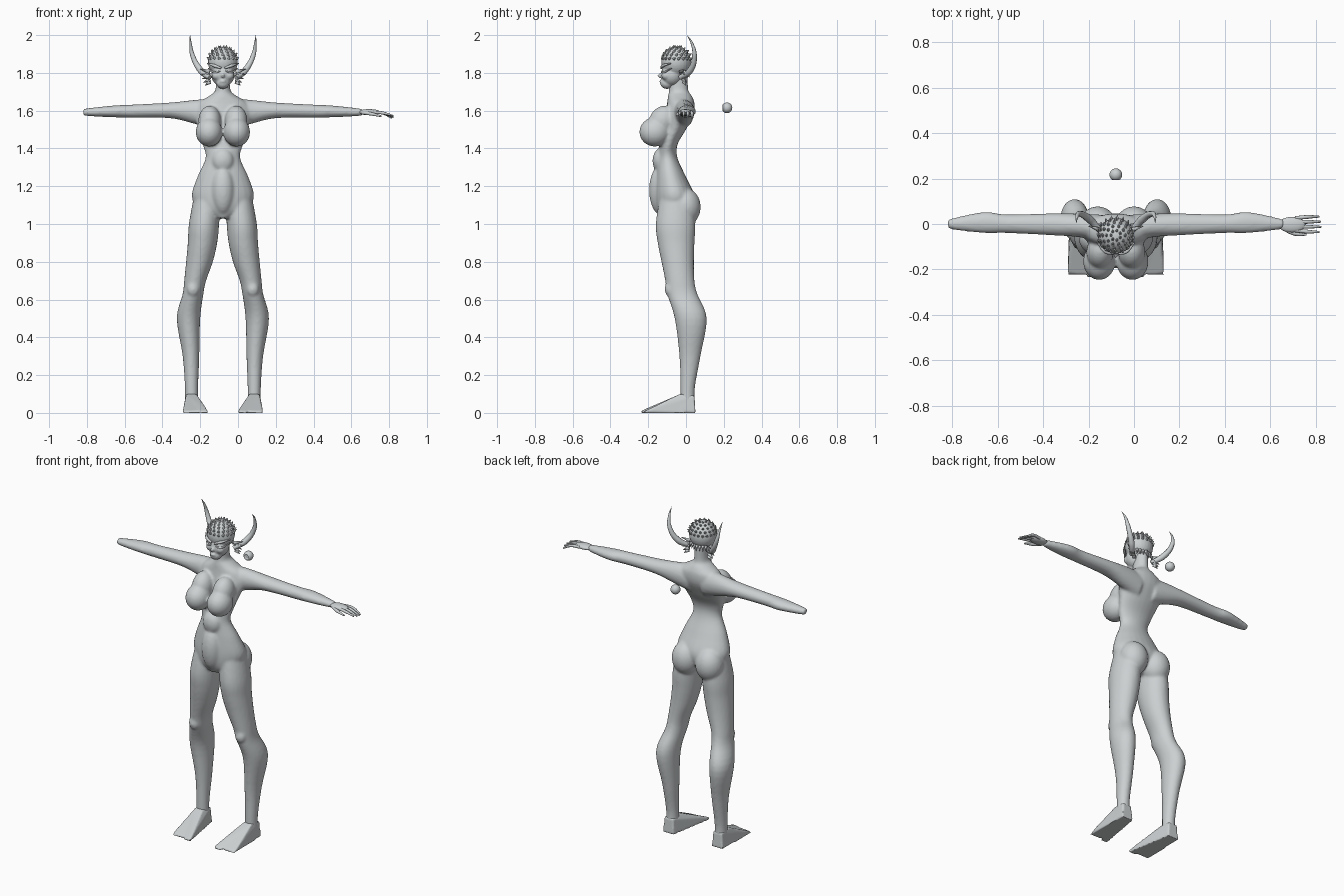
import bpy, bmesh, math
from mathutils import Vector, Matrix

cube = bpy.data.objects.get("Cube")
if cube:
    bpy.data.objects.remove(cube)

MID = -0.08                      # the figure's own centre line
BOTH = (-1, 1)

clay = bpy.data.materials.new("clay grey")
clay.use_nodes = True
clay.diffuse_color = (0.6, 0.63, 0.64, 1)
clay.node_tree.nodes["Principled BSDF"].inputs["Base Color"].default_value = clay.diffuse_color


def place(name, data):
    ob = bpy.data.objects.new(name, data)
    bpy.context.collection.objects.link(ob)
    data.materials.append(clay)
    return ob


def finish(name, bm, voxel=0, smooth=0):
    """Turn a bmesh into a smooth object, optionally fusing its parts."""
    bmesh.ops.recalc_face_normals(bm, faces=bm.faces)
    for f in bm.faces:
        f.smooth = True
    me = bpy.data.meshes.new(name)
    bm.to_mesh(me)
    bm.free()
    ob = place(name, me)
    if voxel:
        fuse = ob.modifiers.new("fuse", 'REMESH')
        fuse.mode = 'VOXEL'
        fuse.voxel_size = voxel
        fuse.use_smooth_shade = True
        soft = ob.modifiers.new("soften", 'SMOOTH')
        soft.factor = 0.5
        soft.iterations = smooth
    return ob


def spline_rows(rows, steps=5):
    """Catmull-Rom interpolation of rows of numbers."""
    out = []
    for i in range(len(rows) - 1):
        a, b, c, d = (rows[max(0, min(len(rows) - 1, i + k))] for k in (-1, 0, 1, 2))
        for s in range(steps):
            t = s / steps
            out.append([q + t * (r - p + t * (2 * p - 5 * q + 4 * r - u + t * (3 * (q - r) + u - p))) / 2
                        for p, q, r, u in zip(a, b, c, d)])
    return out + [list(rows[-1])]


def loft(bm, rows, point, sides=24):
    """Skin rings; point(row, cos, sin) places each ring vertex."""
    rings = []
    for row in spline_rows(rows):
        angles = [2 * math.pi * k / sides for k in range(sides)]
        rings.append([bm.verts.new(point(row, math.cos(a), math.sin(a))) for a in angles])
    for lower, upper in zip(rings, rings[1:]):
        for k in range(sides):
            j = (k + 1) % sides
            bm.faces.new((lower[k], lower[j], upper[j], upper[k]))
    bm.faces.new(rings[0])
    bm.faces.new(rings[-1])


def blob(bm, centre, size, tilt=0):
    m = (Matrix.Translation(Vector(centre) + Vector((MID, 0, 0))) @ Matrix.Rotation(tilt, 4, 'X')
         @ Matrix.Diagonal((*size, 1)))
    bmesh.ops.create_uvsphere(bm, u_segments=24, v_segments=16, radius=1, matrix=m)


def hull(bm, points):
    verts = [bm.verts.new(p) for p in points]
    bmesh.ops.convex_hull(bm, input=verts)


def tube(name, points, radii, depth):
    """Tapered smooth tube through the points."""
    cu = bpy.data.curves.new(name, 'CURVE')
    cu.dimensions = '3D'
    cu.bevel_depth = depth
    cu.bevel_resolution = 3
    cu.use_fill_caps = True
    sp = cu.splines.new('BEZIER')
    sp.bezier_points.add(len(points) - 1)
    for bp, p, r in zip(sp.bezier_points, points, radii):
        bp.co = (p[0] + MID, p[1], p[2])
        bp.radius = r
        bp.handle_left_type = bp.handle_right_type = 'AUTO'
    return place(name, cu)


def spike(bm, base, direction, radius, length):
    d = Vector(direction).normalized()
    m = (Matrix.Translation(Vector(base) + Vector((MID, 0, 0)) + d * length / 2)
         @ d.to_track_quat('Z', 'Y').to_matrix().to_4x4())
    bmesh.ops.create_cone(bm, cap_ends=True, segments=6, radius1=radius, radius2=0.001,
                          depth=length, matrix=m)


# Torso and neck: height, half width, front, back
body = bmesh.new()
torso = [(1.03, .04, -.14, -.02), (1.08, .13, -.16, .03), (1.15, .165, -.165, .045),
         (1.25, .135, -.16, 0), (1.35, .092, -.15, -.045), (1.42, .107, -.14, -.045),
         (1.5, .128, -.12, 0), (1.58, .15, -.11, .04), (1.64, .13, -.1, .045),
         (1.68, .07, -.095, .03), (1.71, .04, -.09, .012), (1.8, .037, -.09, .01)]
loft(body, torso, lambda r, c, s: (MID + r[1] * c, (r[2] + r[3]) / 2 + (r[3] - r[2]) / 2 * s, r[0]))

# Legs: height, centre, half width, front, back
leg = [(1.14, .085, .07, -.14, .04), (1, .1, .08, -.16, .05), (.9, .108, .078, -.15, .045),
       (.8, .124, .071, -.13, .042), (.7, .147, .058, -.11, .045), (.63, .158, .055, -.1, .06),
       (.5, .182, .062, -.06, .11), (.3, .169, .044, -.035, .077), (.13, .166, .035, -.03, .047),
       (.02, .165, .036, -.03, .05)]
# Arms: reach, bottom, top, front, back
arm = [(.05, 1.5, 1.665, -.09, .04), (.15, 1.53, 1.657, -.06, .045), (.28, 1.56, 1.643, -.05, .047),
       (.48, 1.563, 1.632, -.04, .042), (.58, 1.565, 1.627, -.04, .053), (.72, 1.572, 1.612, -.024, .025),
       (.74, 1.58, 1.605, -.01, .015)]
for side in BOTH:
    loft(body, leg, lambda r, c, s: (MID + side * (r[1] + r[2] * c),
                                     (r[3] + r[4]) / 2 + (r[4] - r[3]) / 2 * s, r[0]))
    loft(body, arm, lambda r, c, s: (MID + side * r[0], (r[3] + r[4]) / 2 + (r[4] - r[3]) / 2 * s,
                                     (r[1] + r[2]) / 2 + (r[2] - r[1]) / 2 * c))
    # Chest, seat, kneecap
    blob(body, (side * .073, -.165, 1.487), (.071, .082, .077))
    blob(body, (side * .07, -.125, 1.545), (.06, .07, .085), -.5)
    blob(body, (side * .08, -.005, 1.09), (.083, .083, .1))
    blob(body, (side * .158, -.085, .655), (.033, .028, .04))
# Abdomen
blob(body, (0, -.135, 1.18), (.062, .06, .13))
blob(body, (0, -.135, 1.335), (.058, .042, .065))
finish("body", body, .008, 5)

# Feet: a wedge split into a big toe and the other toes
for side, label in zip(BOTH, ("right", "left")):
    foot = bmesh.new()
    for inner, outer, tip in ((.08, .125, -.235), (.135, .212, -.222)):
        hull(foot, [(MID + side * x, y, z) for x, y, z in (
            (inner, tip, 0), (outer, tip, 0), (inner, tip, .012), (outer, tip + .01, .012),
            (.13, .05, 0), (.203, .05, 0), (.137, .045, .09), (.197, .045, .09),
            (.14, -.03, .1), (.193, -.03, .1), (.128, -.03, 0), (.207, -.03, 0))])
    finish(label + "_foot", foot, .006, 2)

# Hand on the left arm only
palm = bmesh.new()
blob(palm, (.775, -.003, 1.592), (.06, .034, .016))
finish("left_palm", palm)
for i in range(4):
    y = .026 - i * .018
    reach = .895 + .01 * math.sin(i)
    tube(f"left_finger_{i + 1}", [(.79, y, 1.592), (.845, y * 1.2, 1.588), (reach, y * 1.25, 1.56 + .005 * i)],
         (1, 1, .5), .0085)
tube("left_thumb", [(.74, -.02, 1.59), (.79, -.043, 1.582), (.84, -.047, 1.57)], (1.1, 1, .5), .009)

# Head with jaw, cheeks, nose, lips and eye sockets' lids
head = bmesh.new()
blob(head, (0, -.052, 1.857), (.079, .079, .082))
blob(head, (0, -.075, 1.79), (.062, .058, .062))
blob(head, (0, -.1, 1.745), (.034, .036, .03))
blob(head, (0, -.137, 1.785), (.009, .013, .012))
blob(head, (0, -.132, 1.755), (.017, .009, .008))
for side in BOTH:
    blob(head, (side * .033, -.105, 1.787), (.026, .025, .025))
finish("head", head, .005, 3)
for side, label in zip(BOTH, ("right", "left")):
    tube(label + "_brow", [(side * .01, -.131, 1.825), (side * .045, -.122, 1.838), (side * .083, -.08, 1.85)],
         (.8, 1.2, .4), .007)
    tube(label + "_eyelid", [(side * .014, -.128, 1.81), (side * .042, -.12, 1.803), (side * .078, -.075, 1.825)],
         (.6, 1, .4), .006)
    # Curved horns
    tube(label + "_horn", [(side * .07, -.03, 1.775), (side * .115, .02, 1.81), (side * .16, .045, 1.89),
                           (side * .172, .03, 1.96), (side * .174, .005, 2)], (.8, 1.1, .8, .4, .05), .016)
    # Ragged ear fins
    ear = bmesh.new()
    for i in range(5):
        spike(ear, (side * .07, -.025 + .004 * i, 1.805 - .013 * i),
              (side, .3, .3 - .28 * i), .013, .056 - .006 * i)
    finish(label + "_ear_fin", ear)

# Cap of short swept scales over the crown, in staggered rows
scales = bmesh.new()
for row in range(1, 6):
    polar = row * .27
    count = 4 + row * 3
    for k in range(count):
        a = 2 * math.pi * (k + row % 2 / 2) / count
        n = Vector((math.sin(polar) * math.cos(a), math.sin(polar) * math.sin(a), math.cos(polar)))
        spike(scales, Vector((0, -.052, 1.857)) + n * .075, n * .6 + Vector((0, .5, .35)), .009, .019)
# Ragged nape
for k in range(-3, 4):
    spike(scales, (k * .016, .008 - abs(k) * .006, 1.81), (k * .1, .25, -1), .01, .035)
finish("crown_scales", scales)

# Floating ball behind the back, with a sunken pupil
ball = bmesh.new()
bmesh.ops.create_uvsphere(ball, u_segments=24, v_segments=16, radius=.028,
                          matrix=Matrix.Translation((MID, .217, 1.615)) @ Matrix.Rotation(math.pi / 2, 4, 'X'))
pupil = [v for v in ball.verts if v.co.y < .217 - .0255]
bmesh.ops.translate(ball, verts=pupil, vec=(0, .012, 0))
finish("floating_ball", ball)
